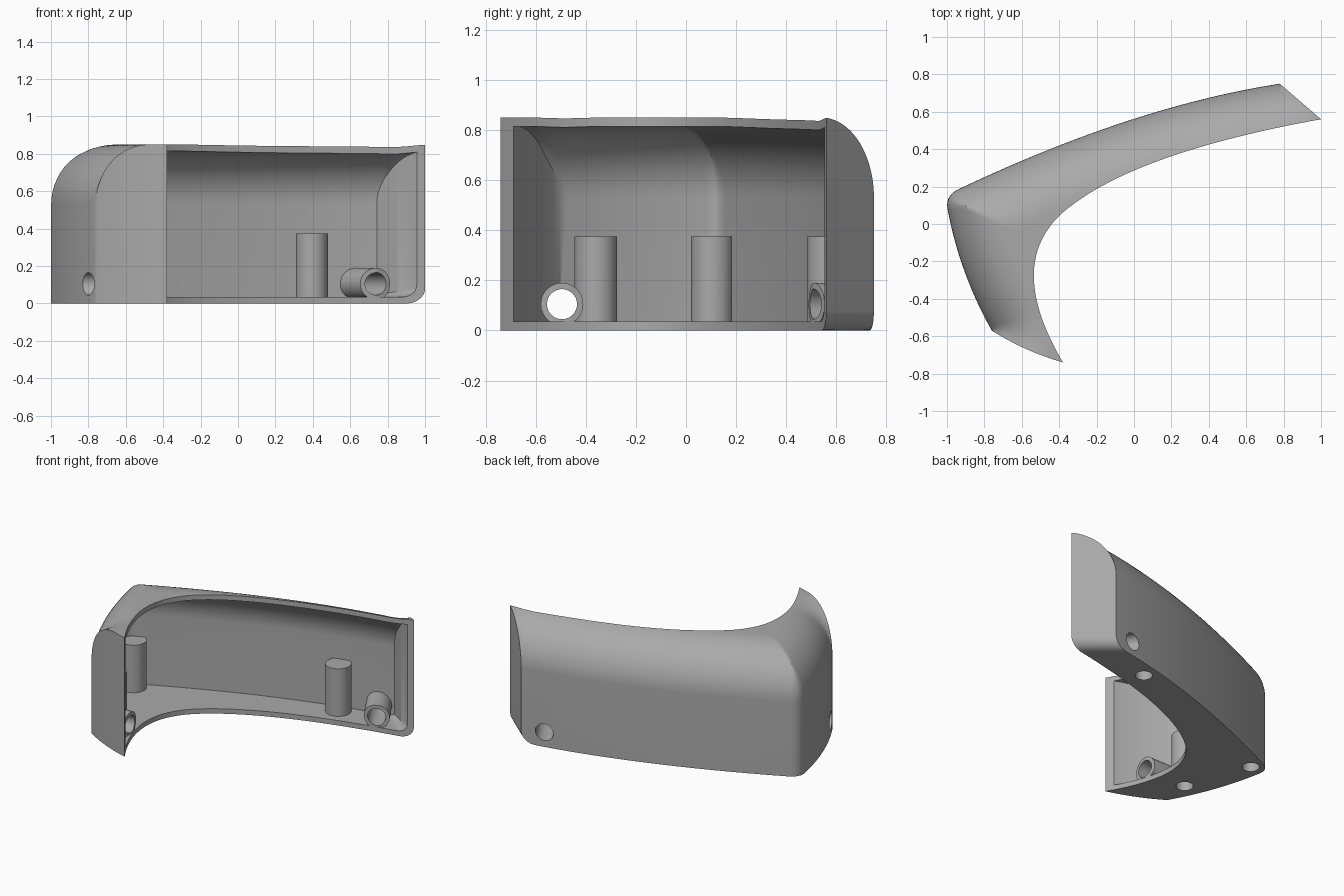
import bpy, bmesh, math
from mathutils import Vector, Matrix

if "Cube" in bpy.data.objects:
    bpy.data.objects.remove(bpy.data.objects["Cube"])

WALL, FILLET, SHOULDER, END_FILLET = 0.035, 0.32, 0.53, 0.08
END_POINT, END_NORMAL = Vector((1, 0.56)), Vector((0.653, 0.757))
CAP_NORMAL = Vector((-0.41, -0.91))

# Plan curves as quadratic arcs: left wing, corner, back wing
OUTER = [((-0.76, -0.57), (-0.93, -0.27), (-0.995, 0.07)),
         ((-0.995, 0.07), (-1.015, 0.155), (-0.93, 0.19)),
         ((-0.93, 0.19), (0, 0.63), (0.78, 0.75))]
INNER = [((-0.38, -0.74), (-0.61, -0.35), (-0.5, -0.1)),
         ((-0.5, -0.1), (-0.455, 0), (-0.37, 0.07)),
         ((-0.37, 0.07), (0, 0.38), (1, 0.56))]
STEPS = (24, 14, 50)


def sample(arcs, trim_start=0, trim_end=0):
    """Points and normals along the three arcs, ends trimmed by parameter."""
    pts, normals = [], []
    for k, (arc, n) in enumerate(zip(arcs, STEPS)):
        a, b, c = map(Vector, arc)
        for i in range(0 if k == 0 else 1, n + 1):
            s = i / n
            if k == 0:
                s = trim_start + s * (1 - trim_start)
            if k == 2:
                s = math.sin(s * math.pi / 2) * (1 - trim_end)
            pts.append(a * (1 - s) ** 2 + b * 2 * s * (1 - s) + c * s * s)
            t = ((b - a) * (1 - s) + (c - b) * s).normalized()
            normals.append(Vector((t.y, -t.x)))
    return pts, normals


WALL_LINE = sample(OUTER)[0]


def wall_distance(p):
    best = 9
    for a, b in zip(WALL_LINE, WALL_LINE[1:]):
        ab = b - a
        k = min(1, max(0, (p - a).dot(ab) / ab.length_squared))
        best = min(best, (p - a - ab * k).length)
    return best


def arc_rise(r, d):
    """Height of a quarter round of radius r at distance d from its edge."""
    d = min(r, max(0, d))
    return math.sqrt(max(0, r * r - (r - d) ** 2))


def new_object(name, bm):
    bmesh.ops.recalc_face_normals(bm, faces=bm.faces)
    mesh = bpy.data.meshes.new(name)
    bm.to_mesh(mesh)
    bm.free()
    ob = bpy.data.objects.new(name, mesh)
    bpy.context.scene.collection.objects.link(ob)
    return ob


def rounded_body(name, outer, inner, inset, reach, columns=18):
    """Closed solid between two plan curves with a rounded top and end."""
    bm = bmesh.new()
    top, bottom = [], []
    for i, (a, b) in enumerate(zip(outer, inner)):
        bow = max(0, 1 - i / STEPS[0]) ** 6
        upper, lower = [], []
        for j in range(columns + 1):
            v = (1 - math.cos(j / columns * math.pi / 2)) * reach
            p = a.lerp(b, v) + CAP_NORMAL * 0.06 * v * (1 - v) * bow
            d = 0 if j == 0 else wall_distance(p) - inset
            e = (END_POINT - p).dot(END_NORMAL) - inset
            r = END_FILLET - inset / 2
            upper.append(bm.verts.new((*p, SHOULDER + arc_rise(FILLET - inset, d))))
            lower.append(bm.verts.new((*p, inset + r - arc_rise(r, e))))
        top.append(upper)
        bottom.append(lower)
    for g in (top, bottom):
        for r0, r1 in zip(g, g[1:]):
            for j in range(columns):
                bm.faces.new((r0[j], r0[j + 1], r1[j + 1], r1[j]))
    rims = [([r[j] for r in top], [r[j] for r in bottom]) for j in (0, -1)]
    rims += [(top[i], bottom[i]) for i in (0, -1)]
    for up, low in rims:
        for k in range(len(up) - 1):
            bm.faces.new((up[k], up[k + 1], low[k + 1], low[k]))
    return new_object(name, bm)


def rods(name, items):
    """Cylinders given as (start, end, radius)."""
    bm = bmesh.new()
    for start, end, radius in items:
        start, end = Vector(start), Vector(end)
        axis = end - start
        turn = axis.to_track_quat('Z', 'Y').to_matrix().to_4x4()
        bmesh.ops.create_cone(bm, cap_ends=True, segments=48, radius1=radius,
                              radius2=radius, depth=axis.length,
                              matrix=Matrix.Translation((start + end) / 2) @ turn)
    return new_object(name, bm)


def subtract(ob, cutter):
    """Cut one solid from another and discard the cutter."""
    mod = ob.modifiers.new("cut", 'BOOLEAN')
    mod.operation, mod.solver, mod.object = 'DIFFERENCE', 'EXACT', cutter
    bpy.context.view_layer.update()
    result = ob.evaluated_get(bpy.context.evaluated_depsgraph_get())
    mesh = bpy.data.meshes.new_from_object(result)
    ob.modifiers.clear()
    ob.data = mesh
    bpy.data.objects.remove(cutter)


# Outer body and the hollow inside it, open along the inner curve
shell = rounded_body("curved_shell", sample(OUTER)[0], sample(INNER)[0], 0, 1)
pts, normals = sample(OUTER, 0.087, 0.028)
hollow = rounded_body("hollow", [p + n * WALL for p, n in zip(pts, normals)],
                      sample(INNER, 0.066, 0.022)[0], WALL, 1.15)

# Posts and screw sleeves are left standing in the hollow
posts = [(0.395, 0.57), (-0.9, 0.105), (-0.73, -0.36)]
sleeves = [(Vector((-0.95, -0.495, 0.105)), Vector((-0.505, -0.495, 0.105))),
           (Vector((0.57, 0.8, 0.105)), Vector((0.74, 0.51, 0.105)))]
for x, y in posts:
    subtract(hollow, rods("post", [((x, y, 0), (x, y, 0.375), 0.085)]))
for a, b in sleeves:
    subtract(hollow, rods("sleeve", [(a, b, 0.085)]))
subtract(shell, hollow)

# Screw holes: blind from below into the posts, through along the sleeves
holes = [((x, y, -0.1), (x, y, 0.3), 0.056) for x, y in posts]
holes += [(a, b + (b - a).normalized() * 0.1, 0.06) for a, b in sleeves]
subtract(shell, rods("holes", holes))

# Finish
grey = bpy.data.materials.new("plain_grey")
grey.use_nodes = True
colour = (0.4, 0.4, 0.4, 1)
grey.diffuse_color = colour
grey.node_tree.nodes["Principled BSDF"].inputs["Base Color"].default_value = colour
shell.data.materials.clear()
shell.data.materials.append(grey)
bpy.context.view_layer.objects.active = shell
shell.select_set(True)
bpy.ops.object.shade_smooth_by_angle(angle=math.radians(30))
